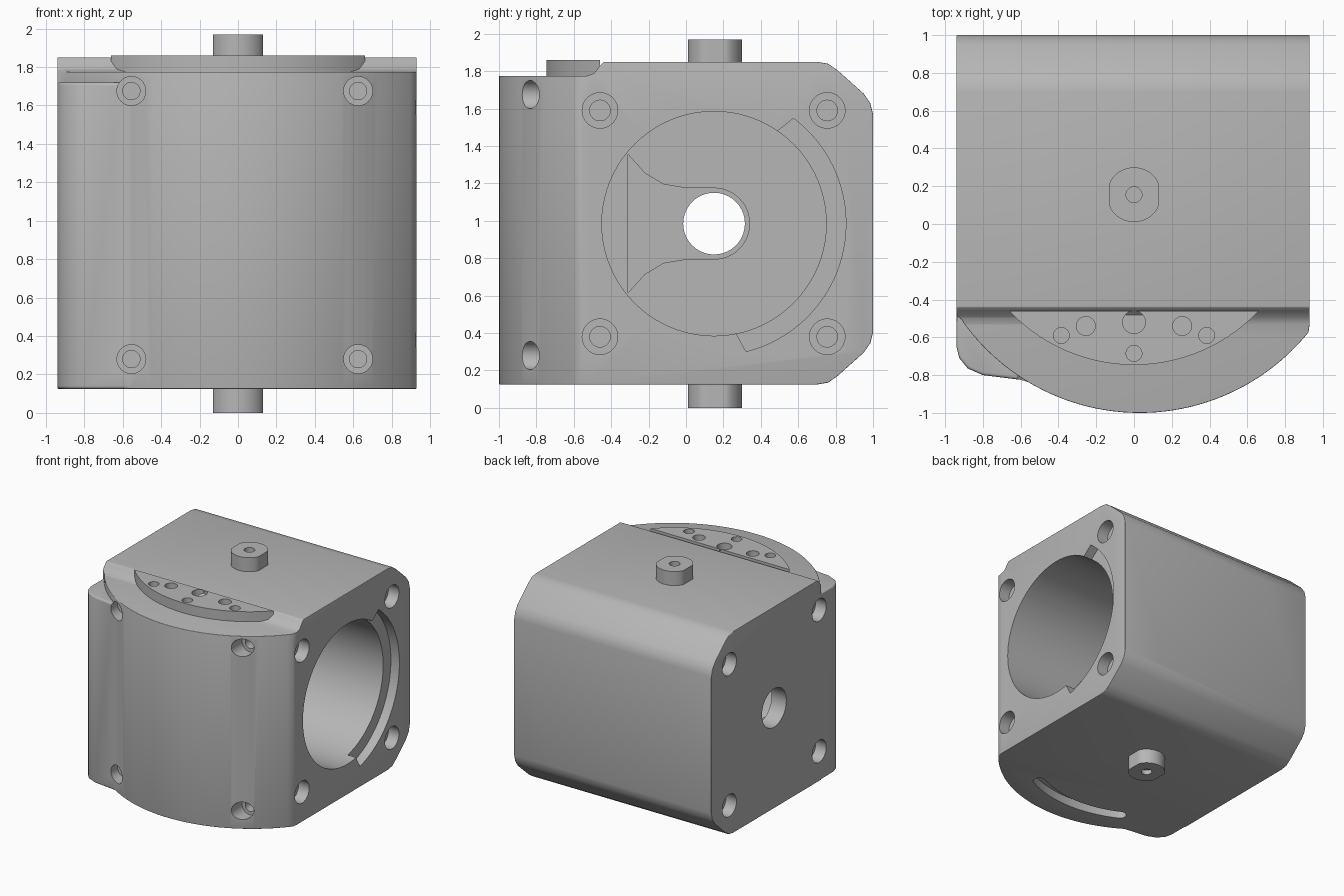
import bpy, bmesh
from math import sin, cos, pi, radians, sqrt

cube = bpy.data.objects.get("Cube")
if cube:
    bpy.data.objects.remove(cube, do_unlink=True)

grey = bpy.data.materials.new("plain grey")
grey.use_nodes = True
grey.diffuse_color = (0.47, 0.47, 0.47, 1)
grey.node_tree.nodes["Principled BSDF"].inputs["Base Color"].default_value = (0.47, 0.47, 0.47, 1)

MID_Y, MID_Z = 0.15, 0.985
BOTTOM, TOP = 0.125, 1.85


def arc(cx, cy, r, a0, a1, n=32):
    """Points on an arc, angles in degrees."""
    return [(cx + r * cos(radians(a0 + (a1 - a0) * i / n)),
             cy + r * sin(radians(a0 + (a1 - a0) * i / n))) for i in range(n + 1)]


def circle(cx, cy, r, n=40):
    return arc(cx, cy, r, 0, 360, n)[:-1]


def prism(name, pts, axis, lo, hi):
    """Extrude an outline along x (y,z), y (x,z) or z (x,y)."""
    place = {"x": lambda p, h: (h, p[0], p[1]),
             "y": lambda p, h: (p[0], h, p[1]),
             "z": lambda p, h: (p[0], p[1], h)}[axis]
    bm = bmesh.new()
    low = [bm.verts.new(place(p, lo)) for p in pts]
    high = [bm.verts.new(place(p, hi)) for p in pts]
    bm.faces.new(low)
    bm.faces.new(high)
    for i in range(len(pts)):
        j = (i + 1) % len(pts)
        bm.faces.new((low[i], low[j], high[j], high[i]))
    bmesh.ops.recalc_face_normals(bm, faces=bm.faces)
    mesh = bpy.data.meshes.new(name)
    bm.to_mesh(mesh)
    bm.free()
    mesh.materials.append(grey)
    ob = bpy.data.objects.new(name, mesh)
    bpy.context.collection.objects.link(ob)
    return ob


def apply(ob, mod):
    bpy.context.view_layer.objects.active = ob
    bpy.ops.object.modifier_apply(modifier=mod.name)


def combine(ob, other, operation="DIFFERENCE"):
    mod = ob.modifiers.new("combine", "BOOLEAN")
    mod.operation, mod.solver, mod.object = operation, "EXACT", other
    apply(ob, mod)
    bpy.data.objects.remove(other, do_unlink=True)


def round_edges(ob, width):
    mod = ob.modifiers.new("round", "BEVEL")
    mod.width, mod.segments = width, 3
    mod.limit_method, mod.angle_limit = "ANGLE", radians(40)
    apply(ob, mod)


def drill(ob, x, y, z, r, axis, lo, hi):
    c = {"x": (y, z), "y": (x, z), "z": (x, y)}[axis]
    combine(ob, prism("drill", circle(*c, r), axis, lo, hi))


def finish(ob, angle=35):
    bpy.ops.object.select_all(action="DESELECT")
    ob.select_set(True)
    bpy.context.view_layer.objects.active = ob
    bpy.ops.object.shade_smooth_by_angle(angle=radians(angle))


# Housing: plan with curved front, crossed with the side profile
plan = [(0.93, 1), (-0.94, 1), (-0.94, -0.485)]
plan += arc(0.03, MID_Y, 1.15, 214.5, 321, 48) + [(0.93, -0.53)]
body = prism("housing", plan, "z", 0, 2)
back = [(0.70, TOP), (0.76, 1.84), (0.81, 1.805), (0.95, 1.68), (0.985, 1.63), (1, 1.57)]
side = [(-1.1, BOTTOM), (-1.1, 1.775), (-0.53, 1.775), (-0.49, 1.79), (-0.46, 1.83), (-0.44, TOP)]
side += back + [(y, 2 * MID_Z + 0.005 - z) for y, z in reversed(back)]
combine(body, prism("side", side, "x", -1.2, 1.2), "INTERSECT")
round_edges(body, 0.018)

# Lower bulge at the front right corner
bulge = prism("bulge", [(-0.94, -0.3), (-0.94, -0.65), (-0.925, -0.71), (-0.88, -0.765), (-0.80, -0.80),
                        (-0.6, -0.825), (-0.48, -0.86), (-0.4, -0.8), (-0.4, -0.3)], "z", BOTTOM, 1.72)
round_edges(bulge, 0.015)
combine(body, bulge, "UNION")

# Main bore with a wider stepped sector at its mouth
combine(body, prism("bore", circle(MID_Y, MID_Z, 0.6, 80), "x", -0.74, 1.2))
sector = arc(MID_Y, MID_Z, 0.705, -76, 53, 48) + arc(MID_Y, MID_Z, 0.5, 59, -82, 24)
combine(body, prism("mouth", sector, "x", 0.85, 1.2))

# Flared channel in the bore floor and the shaft hole through it
flare = [(-0.31, 0.37), (-0.22, 0.27), (-0.12, 0.21), (0, 0.19)]
channel = [(y, MID_Z + h) for y, h in flare] + arc(MID_Y, MID_Z, 0.19, 90, -90, 24)
channel += [(y, MID_Z - h) for y, h in reversed(flare)]
combine(body, prism("channel", channel, "x", -0.80, -0.7))
drill(body, 0, MID_Y, MID_Z, 0.165, "x", -1.2, 0)

# Counterbored corner holes on both sides
for y in (-0.46, 0.755):
    for z in (0.38, 1.59):
        for r, depth in ((0.095, 0.1), (0.055, 0.3)):
            drill(body, 0, y, z, r, "x", 0.93 - depth, 1.2)
            drill(body, 0, y, z, r, "x", -1.2, -0.94 + depth)

# Counterbored screw holes in the curved front
for x in (-0.555, 0.625):
    for z in (0.28, 1.675):
        drill(body, x, 0, z, 0.075, "y", -1.2, -0.73)
        drill(body, x, 0, z, 0.045, "y", -1.2, -0.62)

# Curved slot under the front
slot = arc(0, MID_Y, 0.97, 243, 297) + arc(0.418, -0.67, 0.05, -60, 120, 8)[1:-1]
slot += arc(0, MID_Y, 0.87, 297, 243) + arc(-0.418, -0.67, 0.05, 60, 240, 8)[1:-1]
combine(body, prism("slot", slot, "z", 0, 0.2))
finish(body)

# Raised segment plate with its row of holes
half = 52
a = [p for p in arc(0, 0.16, 0.906, 270 - 46.8, 270 + 46.8, 48)]
plate = prism("segment_plate", a, "z", 1.77, 1.86)
holes = [(0, -0.52, 0.06), (0, -0.685, 0.042)]
holes += [(s * x, y, r) for s in (-1, 1) for x, y, r in ((0.255, -0.54, 0.05), (0.385, -0.59, 0.042))]
for x, y, r in holes:
    drill(plate, x, y, 0, r, "z", 1.80, 2)
finish(plate)

# Flat-sided pivot stubs with centre holes
for name, lo, hi, d0, d1 in (("top_pivot", 1.8, 1.97, 1.93, 2.1), ("bottom_pivot", 0, 0.18, -0.1, 0.04)):
    outline = [(max(-0.13, min(0.13, x)), y) for x, y in circle(0, 0.155, 0.145, 48)]
    pivot = prism(name, outline, "z", lo, hi)
    drill(pivot, 0, 0.155, 0, 0.042, "z", d0, d1)
    finish(pivot)
